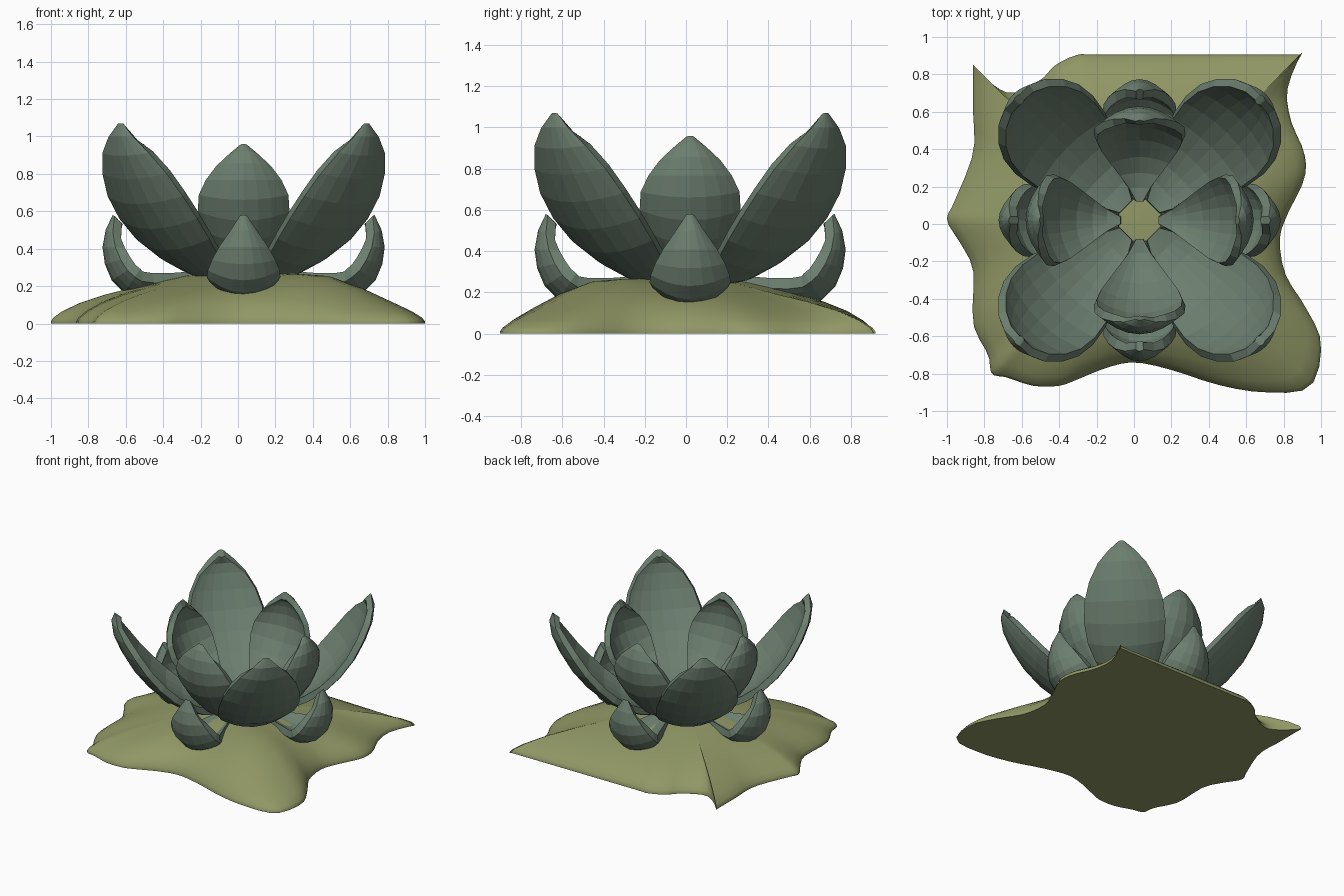
import bpy, math
from mathutils import Vector

if "Cube" in bpy.data.objects:
    bpy.data.objects.remove(bpy.data.objects["Cube"])

CX, CY = 0.03, 0.02


def material(name, rgb):
    m = bpy.data.materials.new(name)
    m.diffuse_color = (*rgb, 1)
    m.use_nodes = True
    m.node_tree.nodes["Principled BSDF"].inputs["Base Color"].default_value = m.diffuse_color
    return m


LEAF = material("leaf_green", (0.15, 0.21, 0.16))
SOIL = material("moss_soil", (0.28, 0.31, 0.13))


def spline(pts, t):
    """Catmull-Rom sample of a list of vectors, t in 0..1."""
    n = len(pts) - 1
    f = t * n
    i = min(int(f), n - 1)
    f -= i
    p0, p1, p2, p3 = (pts[min(max(k, 0), n)] for k in (i - 1, i, i + 1, i + 2))
    return 0.5 * (2 * p1 + (p2 - p0) * f + (2 * p0 - 5 * p1 + 4 * p2 - p3) * f * f
                  + (3 * p1 - p0 - 3 * p2 + p3) * f ** 3)


def make_object(name, verts, faces, mat):
    me = bpy.data.meshes.new(name)
    me.from_pydata(verts, [], faces)
    me.materials.append(mat)
    ob = bpy.data.objects.new(name, me)
    bpy.context.collection.objects.link(ob)
    return ob


def petal(name, profile, angle, cup, thick, rows=10, cols=8):
    """Closed cupped petal: outer skin, inner skin and a rim joining them.
    The profile holds (radius, height, half width) along the keel."""
    pts = [Vector(p) for p in profile]
    outer, inner, faces = [], [], []
    for i in range(rows + 1):
        t = i / rows
        p = spline(pts, t)
        d = spline(pts, min(t + .03, 1)) - spline(pts, max(t - .03, 0))
        along = Vector((d.x, d.y)).normalized()
        inward = Vector((-along.y, along.x))
        w = max(p.z, 0.02)
        for j in range(cols + 1):
            u = math.sin((j / cols * 2 - 1) * 1.25) / math.sin(1.25)
            h = cup * w * u * u
            outer.append((p.x + inward.x * h, w * u, p.y + inward.y * h))
            # inner skin is slightly narrower and stops just short of the tip
            h += thick * (1 - 0.25 * u * u)
            back = 0.02 * max(0, t - 0.7) / 0.3
            q = Vector((p.x, p.y)) + inward * h - along * back
            inner.append((q.x, w * u * 0.93, q.y))
    c, n = cols + 1, len(outer)
    for i in range(rows):
        for j in range(cols):
            k = i * c + j
            faces.append((k, k + 1, k + c + 1, k + c))
            faces.append((n + k, n + k + c, n + k + c + 1, n + k + 1))
    loop = (list(range(cols)) + [i * c + cols for i in range(rows)]
            + [rows * c + j for j in range(cols, 0, -1)] + [i * c for i in range(rows, 0, -1)])
    for a, b in zip(loop, loop[1:] + loop[:1]):
        faces.append((b, a, n + a, n + b))
    # skins above face inward, so flip everything to point outward
    ob = make_object(name, outer + inner, [f[::-1] for f in faces], LEAF)
    ob.location = (CX, CY, 0)
    ob.rotation_euler.z = math.radians(angle)


# Petal keels: radius, height, half width
LARGE = [(.10, .24, .05), (.26, .235, .14), (.44, .30, .225), (.62, .42, .285),
         (.785, .60, .29), (.895, .79, .235), (.955, .96, .13), (.935, 1.07, .02)]
MEDIUM = [(.10, .255, .02), (.22, .26, .085), (.36, .33, .16), (.495, .47, .23),
          (.585, .63, .245), (.61, .78, .195), (.585, .90, .11), (.535, .96, .02)]
SMALL = [(.10, .22, .04), (.28, .18, .09), (.45, .14, .15), (.58, .135, .19),
         (.69, .21, .195), (.745, .33, .165), (.75, .46, .105), (.70, .58, .02)]

for n in range(4):
    petal(f"large_petal_{n + 1}", LARGE, 45 + 90 * n, 0.28, 0.06)
    petal(f"medium_petal_{n + 1}", MEDIUM, 90 * n, 0.42, 0.055)
    petal(f"small_petal_{n + 1}", SMALL, 90 * n, 0.52, 0.07)

# Uneven ground mound: smoothed outline shrunk in rising rings
outline = [(-.86, .85), (-.86, .85), (-.76, .75), (-.65, .70), (-.5, .77), (-.42, .85),
           (-.3, .905), (-.2, .905), (.3, .905), (.8, .905), (.89, .905), (.89, .905),
           (.82, .72), (.84, .55), (.91, .38), (.91, .24), (.82, .05), (.78, -.08),
           (.81, -.27), (.92, -.45), (1, -.64), (.94, -.87), (.7, -.9), (.45, -.86),
           (.2, -.78), (0, -.74), (-.15, -.77), (-.3, -.83), (-.4, -.865), (-.54, -.865),
           (-.68, -.82), (-.76, -.8), (-.78, -.7), (-.86, -.53), (-.86, -.25),
           (-.93, -.1), (-1, .02), (-.96, .12), (-.86, .38), (-.86, .6), (-.86, .85)]
knots = [Vector((x, y, 0)) for x, y in outline]
N = 110
edge = [spline(knots[1:], k / N) for k in range(N)]
rings = [(1, .01), (.99, .03), (.95, .065), (.87, .11), (.75, .155), (.62, .19),
         (.48, .225), (.32, .255), (.15, .27)]
verts, faces = [], []
for s, z in rings:
    blend = min(1, (1 - s) * 1.8)          # inner rings become round
    for p in edge:
        q = p.lerp(p.normalized() * 0.88, blend) * s
        bump = 0.065 * math.exp(-((q.x - .45) ** 2 + (q.y + .42) ** 2) / .07) if z > .04 else 0
        verts.append((q.x, q.y, z + bump))
verts.append((0, 0, .275))
for r in range(len(rings) - 1):
    for k in range(N):
        a, b = r * N + k, r * N + (k + 1) % N
        faces.append((b, a, a + N, b + N))
last = (len(rings) - 1) * N
for k in range(N):
    faces.append((last + (k + 1) % N, last + k, len(verts) - 1))
# flat underside
n = len(verts)
verts += [(p.x, p.y, 0) for p in edge]
faces += [(n + (k + 1) % N, n + k, k, (k + 1) % N) for k in range(N)]
faces.append(tuple(range(n, n + N)))
faces = [f[::-1] if len(f) < 10 else f for f in faces]
# clockwise outline: sides keep upward normals after the flip, underside faces down
me_faces = [f[::-1] if len(f) < 10 else f for f in faces]
ground = make_object("ground_mound", verts, me_faces, SOIL)
bpy.context.view_layer.objects.active = ground
ground.select_set(True)
bpy.ops.object.shade_smooth_by_angle(angle=math.radians(50))
